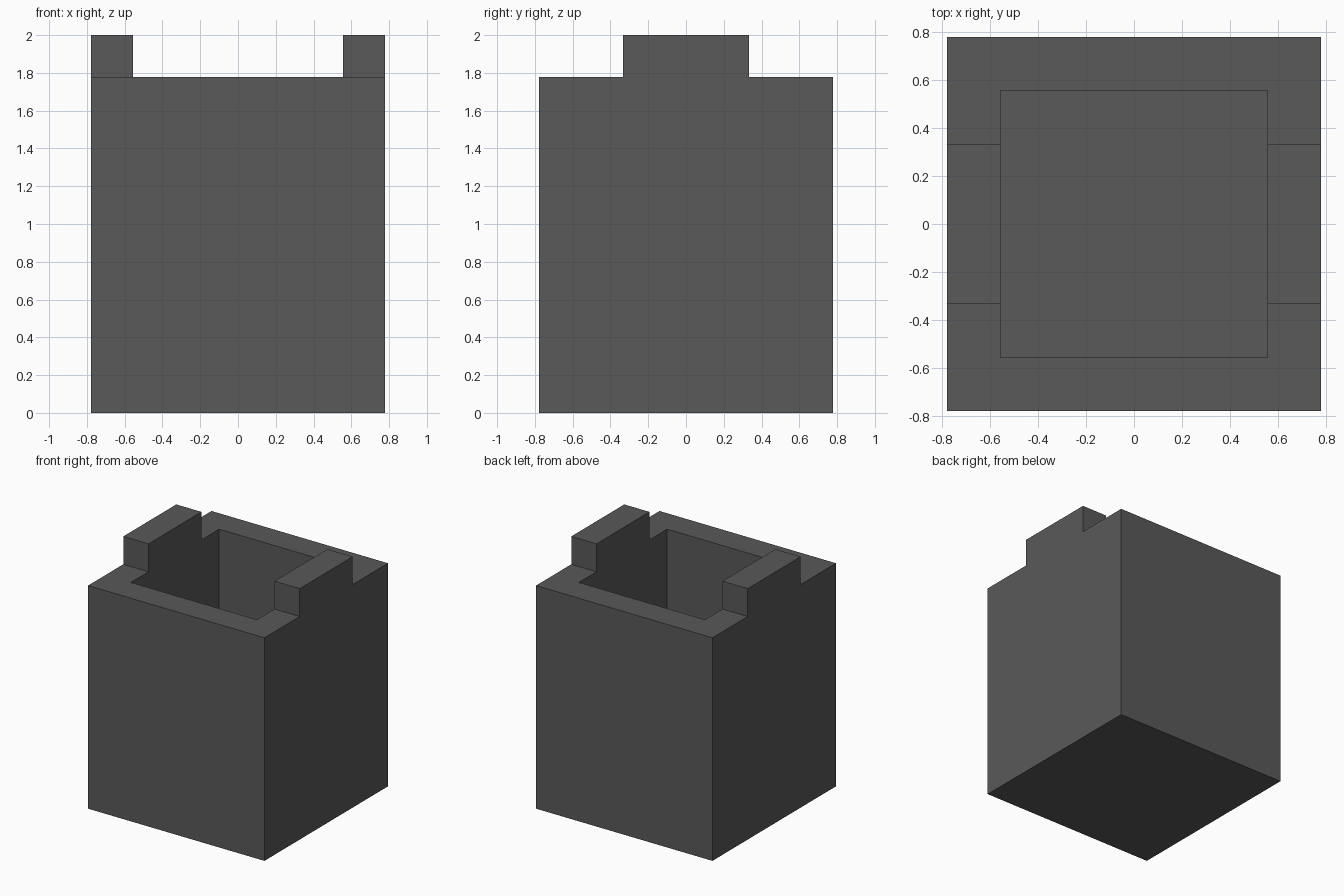
import bpy
import bmesh
import math
from mathutils import Matrix, Vector

if "Cube" in bpy.data.objects:
    bpy.data.objects.remove(bpy.data.objects["Cube"])

U = 2 / 9                 # module: wall thickness and tab height
HALF, BODY_H = 3.5 * U, 8 * U

grey = bpy.data.materials.new("dark_grey")
grey.diffuse_color = (0.1, 0.1, 0.1, 1)
grey.use_nodes = True
grey.node_tree.nodes["Principled BSDF"].inputs["Base Color"].default_value = grey.diffuse_color


def raise_face(bm, face, dz):
    """Extrude one face vertically."""
    new = bmesh.ops.extrude_discrete_faces(bm, faces=[face])["faces"][0]
    bmesh.ops.translate(bm, verts=new.verts, vec=(0, 0, dz))


bm = bmesh.new()

# Solid body standing on the ground
bmesh.ops.create_cube(bm, size=1, matrix=Matrix.Translation((0, 0, BODY_H / 2))
                      @ Matrix.Diagonal((2 * HALF, 2 * HALF, BODY_H, 1)))

# Open cavity with walls and floor one module thick
top = max(bm.faces, key=lambda f: f.calc_center_median().z)
bmesh.ops.inset_region(bm, faces=[top], thickness=U, use_even_offset=True)
bm.faces.ensure_lookup_table()
opening = min((f for f in bm.faces if f.calc_center_median().z > BODY_H - 0.01),
              key=lambda f: f.calc_center_median().xy.length)
raise_face(bm, opening, -(BODY_H - U))

# Raised tabs in the middle of the left and right walls
for y in (-1.5 * U, 1.5 * U):
    bmesh.ops.bisect_plane(bm, geom=bm.verts[:] + bm.edges[:] + bm.faces[:],
                           plane_co=(0, y, 0), plane_no=(0, 1, 0))
tabs = []
for f in bm.faces:
    c = f.calc_center_median()
    if c.z > BODY_H - 0.01 and abs(c.y) < 0.01 and abs(c.x) > 2.5 * U:
        tabs.append(f)
for f in tabs:
    raise_face(bm, f, U)

# Merge flush faces
bmesh.ops.dissolve_limit(bm, angle_limit=math.radians(1),
                         verts=bm.verts[:], edges=bm.edges[:])
bmesh.ops.recalc_face_normals(bm, faces=bm.faces[:])

mesh = bpy.data.meshes.new("open_box")
bm.to_mesh(mesh)
bm.free()
mesh.materials.append(grey)
box = bpy.data.objects.new("open_box", mesh)
bpy.context.collection.objects.link(box)
